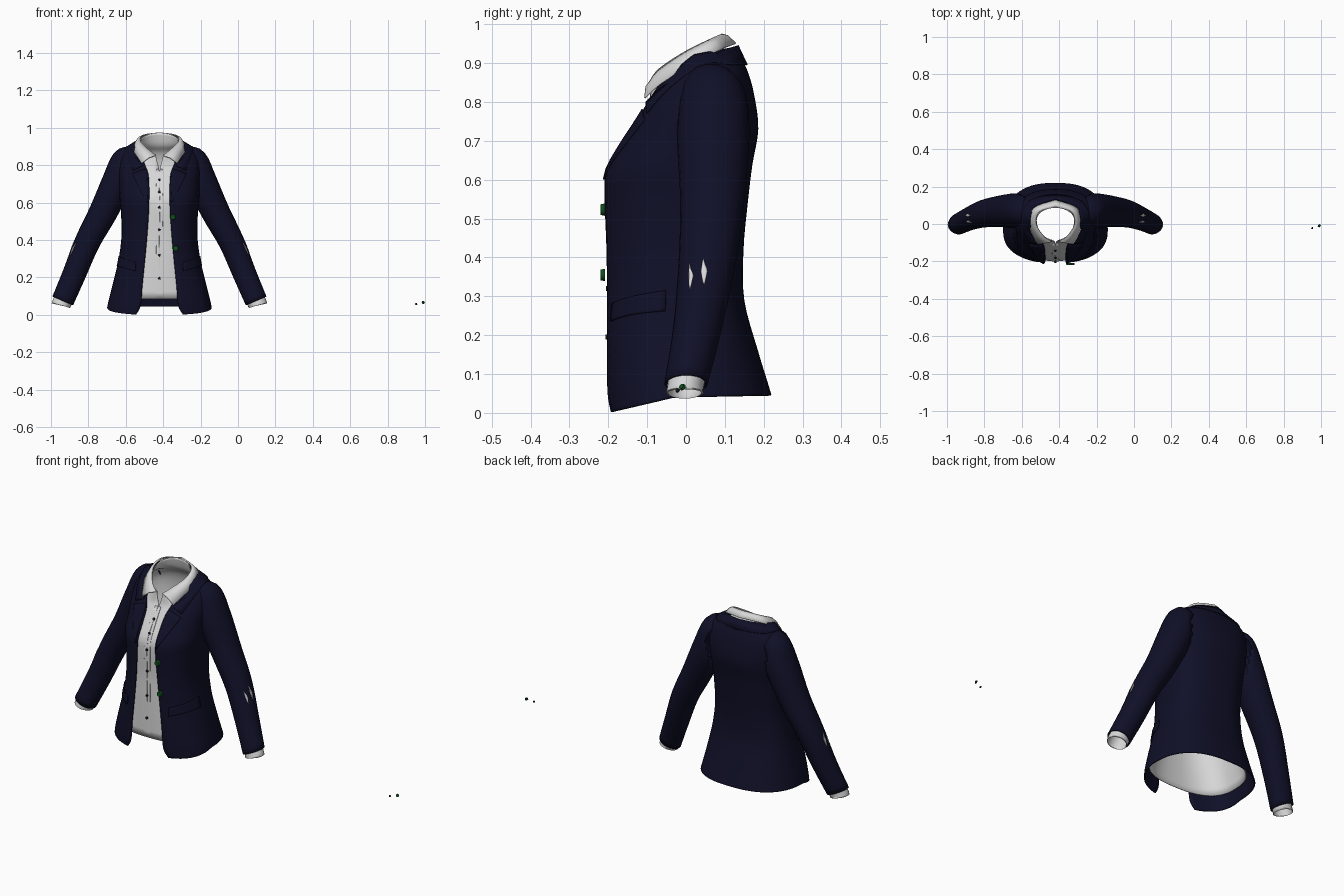
import bpy, bmesh, math
from mathutils import Vector, Matrix
from mathutils.bvhtree import BVHTree

if "Cube" in bpy.data.objects:
    bpy.data.objects.remove(bpy.data.objects["Cube"])

CX = -0.42  # garment centre line


def material(name, rgb):
    m = bpy.data.materials.new(name)
    m.diffuse_color = (*rgb, 1)
    m.use_nodes = True
    m.node_tree.nodes["Principled BSDF"].inputs["Base Color"].default_value = m.diffuse_color
    return m


NAVY = material("navy cloth", (0.005, 0.005, 0.021))
WHITE = material("white cotton", (0.68, 0.68, 0.68))
GREEN = material("green button", (0.005, 0.07, 0.012))
BLACK = material("dark button", (0.01, 0.01, 0.012))


def spline(rows, steps):
    """Catmull-Rom through tuples of any length."""
    out = []
    for i in range(len(rows) - 1):
        p = [rows[max(0, min(len(rows) - 1, i + k))] for k in (-1, 0, 1, 2)]
        for s in range(steps):
            t = s / steps
            out.append(tuple(0.5 * (2 * b + (c - a) * t + (2 * a - 5 * b + 4 * c - d) * t * t
                                    + (3 * b - a - 3 * c + d) * t ** 3) for a, b, c, d in zip(*p)))
    return out + [tuple(rows[-1])]


def loft(name, rings, mat, cyclic=False, thick=0.006, mirror=True, drop=None):
    bm = bmesh.new()
    vs = [[bm.verts.new(p) for p in r] for r in rings]
    n = len(rings[0])
    for r, q in zip(vs, vs[1:]):
        for j in range(n if cyclic else n - 1):
            k = (j + 1) % n
            bm.faces.new((r[j], r[k], q[k], q[j]))
    if drop:
        bmesh.ops.delete(bm, geom=[v for v in bm.verts if drop(v.co)], context='VERTS')
    bmesh.ops.recalc_face_normals(bm, faces=bm.faces)
    tree = BVHTree.FromBMesh(bm)
    finish(name, bm, mat, thick, mirror)
    return tree


def finish(name, bm, mat, thick=0, mirror=False):
    me = bpy.data.meshes.new(name)
    bm.to_mesh(me)
    bm.free()
    me.materials.append(mat)
    ob = bpy.data.objects.new(name, me)
    bpy.context.collection.objects.link(ob)
    ob.location.x = CX
    bpy.ops.object.select_all(action='DESELECT')
    ob.select_set(True)
    bpy.context.view_layer.objects.active = ob
    bpy.ops.object.shade_smooth_by_angle(angle=math.radians(40))
    if mirror:
        m = ob.modifiers.new("mirror", 'MIRROR')
        m.use_clip = True
        m.merge_threshold = 0.0005
    if thick:
        s = ob.modifiers.new("thickness", 'SOLIDIFY')
        s.thickness, s.offset = thick, 0


def section(row, n=28):
    """Half outline of the body from the front edge round to the centre back."""
    zf, zs, zb, w, f, ys, b, g, e = row
    t0 = math.asin(min(1, max(0, g) / w) ** (e / 2))
    pts = []
    for i in range(n + 1):
        t = t0 + (math.pi - t0) * i / n
        x = w * max(0, math.sin(t)) ** (2 / e)
        c = abs(math.cos(t)) ** (2 / e)
        if t < math.pi / 2:
            pts.append((x, ys + (f - ys) * c, zs + (zf - zs) * c))
        else:
            pts.append((x, ys + (b - ys) * c, zs + (zb - zs) * c))
    return pts


def snap(tree, p, lift, centre=None):
    q = tree.find_nearest(Vector(p))[0]
    c = Vector(centre) if centre else Vector((0, 0, q.z))
    return q + (q - c).normalized() * lift


def patch(name, tree, corners, mat, lift=0.006, thick=0.005, n=8, centre=None, mirror=True):
    a, b, c, d = map(Vector, corners)
    rings = [[snap(tree, a.lerp(b, i / n).lerp(d.lerp(c, i / n), j / n), lift, centre)
              for i in range(n + 1)] for j in range(n + 1)]
    loft(name, rings, mat, thick=thick, mirror=mirror)


def button(name, p, normal, r, mat, depth=0.01):
    bm = bmesh.new()
    bmesh.ops.create_cone(bm, cap_ends=True, segments=12, radius1=r, radius2=r * 0.85, depth=depth)
    rot = Vector(normal).to_track_quat('Z', 'Y').to_matrix().to_4x4()
    bmesh.ops.transform(bm, matrix=Matrix.Translation(p) @ rot, verts=bm.verts)
    finish(name, bm, mat)


# jacket body: z front/side/back, half width, y front/side/back, front gap, squareness
body = [(.0, .04, .045, .277, -.2, -.03, .217, .125, 2.5),
        (.05, .08, .085, .268, -.205, -.03, .205, .1, 2.5),
        (.15, .16, .16, .248, -.207, -.02, .182, .092, 2.5),
        (.29, .29, .29, .217, -.207, 0, .147, .078, 2.5),
        (.42, .42, .42, .2, -.207, 0, .145, .066, 2.5),
        (.55, .55, .55, .203, -.21, 0, .157, .057, 2.5),
        (.62, .63, .64, .21, -.206, 0, .168, .055, 2.5),
        (.69, .70, .73, .212, -.168, .02, .183, .055, 2.5),
        (.755, .80, .815, .215, -.125, .04, .173, .06, 2.5),
        (.80, .878, .88, .195, -.1, .05, .155, .078, 2.4),
        (.83, .92, .94, .135, -.088, .02, .125, .09, 2.0)]
jacket = loft("jacket_body", [section(r) for r in spline(body, 4)], NAVY)

# shirt body with neck band
inner = [(.085, .09, .095, .245, -.195, -.03, .17, 0, 2.5),
         (.29, .29, .29, .206, -.195, 0, .133, 0, 2.5),
         (.42, .42, .42, .188, -.192, 0, .133, 0, 2.5),
         (.55, .55, .55, .191, -.196, 0, .146, 0, 2.5),
         (.62, .63, .64, .198, -.192, 0, .156, 0, 2.5),
         (.685, .70, .73, .2, -.158, .02, .169, 0, 2.5),
         (.755, .80, .815, .2, -.115, .04, .16, 0, 2.5),
         (.79, .865, .87, .17, -.095, .04, .14, .004, 2.4),
         (.825, .895, .91, .118, -.09, .02, .105, .014, 2.1),
         (.855, .93, .972, .102, -.088, .02, .088, .02, 2.0)]
shirt = loft("shirt_body", [section(r) for r in spline(inner, 4)], WHITE, thick=0.004)

# sleeves: centre x y z, radius across, radius in y
arm = [(.14, .06, .85, .045, .05), (.175, .07, .822, .078, .08), (.225, .07, .71, .08, .09),
       (.30, .068, .55, .073, .08), (.385, .055, .39, .065, .071),
       (.455, .03, .22, .06, .06), (.517, 0, .075, .057, .053)]


def tube(rows, n=24):
    path = spline(rows, 4)
    rings = []
    for i, (x, y, z, a, b) in enumerate(path):
        p, q = path[max(0, i - 1)], path[min(len(path) - 1, i + 1)]
        d = Vector((q[0] - p[0], 0, q[2] - p[2])).normalized()
        out = Vector((-d.z, 0, d.x))
        rings.append([Vector((x, y, z)) + out * a * math.cos(k * math.tau / n)
                      + Vector((0, b * math.sin(k * math.tau / n), 0)) for k in range(n)])
    return rings


sleeve = loft("jacket_sleeve", tube(arm), NAVY, cyclic=True,
              drop=lambda c: c.x < .17 and c.z < .83)
under = [(x, y, z, a - .008, b - .008) for x, y, z, a, b in arm[3:]] + [(.526, -.003, .051, .05, .046)]
loft("shirt_sleeve", tube(under), WHITE, cyclic=True, thick=0.004)

# shirt collar folded over the neck band
top = spline([(.018, -.093, .852), (.06, -.068, .885), (.102, .0, .93), (.085, .065, .962), (0, .092, .974)], 5)
low = spline([(.095, -.106, .81), (.118, -.068, .845), (.14, .0, .887), (.115, .085, .933), (0, .128, .95)], 5)
mid = [tuple((a + b) / 2 + k for a, b, k in zip(p, q, (0, -.003, .008))) for p, q in zip(top, low)]
loft("shirt_collar", [top, mid, low], WHITE, thick=0.004)

# jacket collar lying under the shirt collar
stand = spline([(.085, -.102, .80), (.122, -.06, .838), (.143, .0, .882), (.12, .087, .928), (0, .133, .945)], 5)
fall = [snap(jacket, p, .008) for p in
        spline([(.14, -.11, .78), (.165, -.06, .84), (.175, .02, .89), (.14, .12, .90), (0, .16, .90)], 5)]
loft("jacket_collar", [stand, fall], NAVY, thick=0.005)

# lapels and pocket flaps
patch("lapel", jacket, [(.058, -.2, .60), (.064, -.2, .60), (.148, -.12, .765), (.066, -.12, .79)], NAVY)
patch("pocket_flap", jacket, [(.125, -.19, .235), (.21, -.05, .26), (.21, -.05, .315), (.125, -.19, .28)], NAVY)

# shirt button band and its buttons
patch("shirt_placket", shirt, [(0, -.2, .09), (.016, -.2, .09), (.016, -.11, .785), (0, -.11, .785)],
      WHITE, lift=0.004, thick=0.003, n=24)
for i, z in enumerate((.195, .32, .455, .575, .675, .765)):
    p = snap(shirt, (0, -.2, z), .009)
    button(f"shirt_button_{i}", p, (0, -1, .5 if z > .63 else 0), .007, BLACK, .006)

# jacket buttons on the one front edge, cuff buttons on the other sleeve
for i, (x, z) in enumerate(((.072, .523), (.087, .355))):
    button(f"jacket_button_{i}", (x, -.214, z), (0, -1, 0), .016, GREEN, .012)
for i, (x, z) in enumerate(((-.457, .085), (-.443, .125))):
    button(f"cuff_button_{i}", (x, -.01 + i * .01, z), (.9, -.2, .3), .011, GREEN)

# loose buttons lying away from the garment
button("loose_button_large", (.991 - CX, -.01, .067), (.6, -.6, .5), .009, GREEN, .006)
button("loose_button_small", (.953 - CX, -.022, .058), (.6, -.6, .5), .006, BLACK, .005)

# slits at the elbow where the shirt shows
for i, (y, z) in enumerate(((.014, .352), (.046, .362))):
    patch(f"elbow_slit_{i}", sleeve, [(.47, y, z - .035), (.46, y + .008, z), (.44, y, z + .03), (.46, y - .006, z)],
          WHITE, lift=.004, thick=.002, n=4, centre=(.40, .05, .36))
